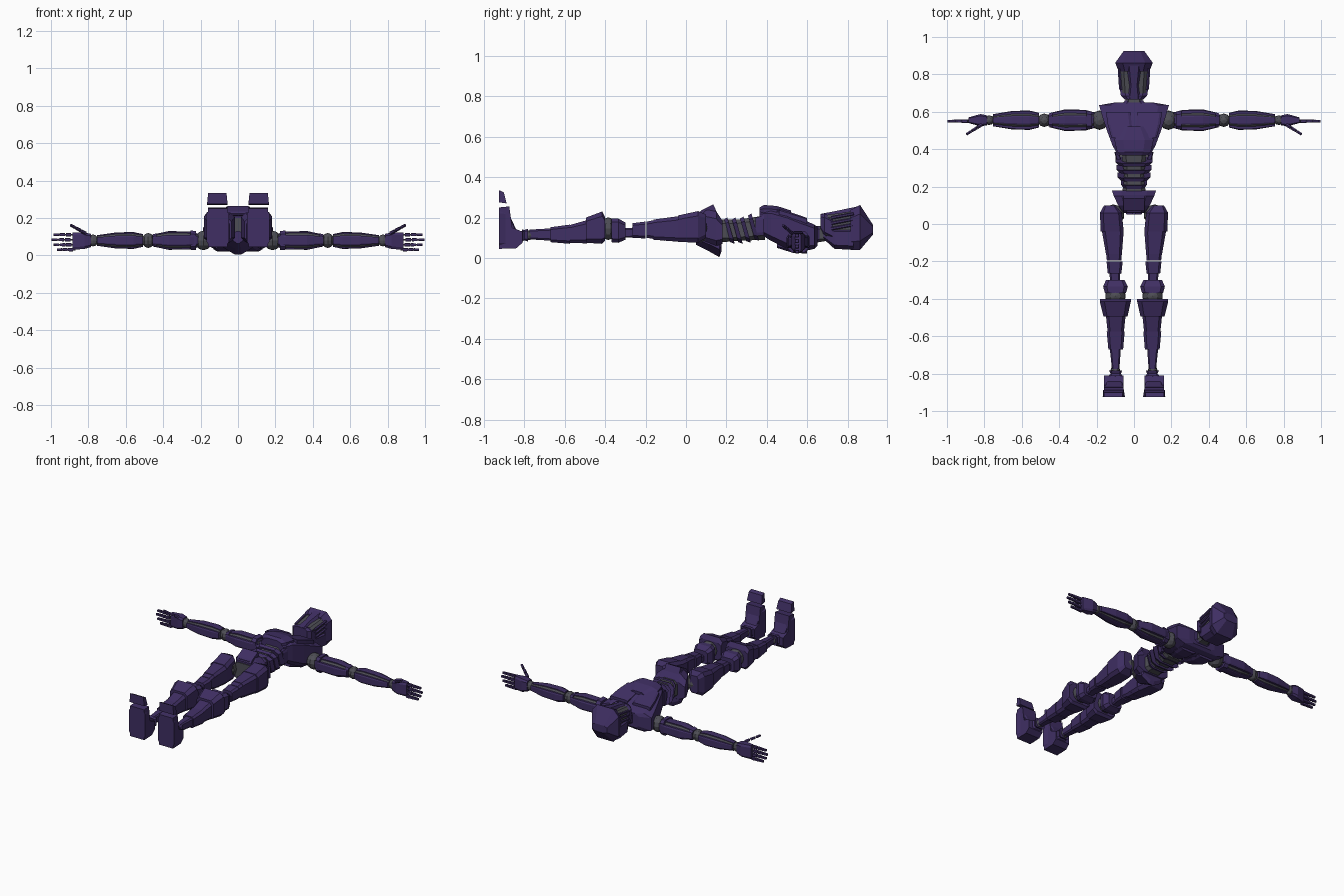
import bpy, bmesh, math
from mathutils import Vector


def material(name, colour):
    m = bpy.data.materials.new(name)
    m.diffuse_color = (*colour, 1)
    return m


PURPLE = material("purple_armour", (0.050, 0.028, 0.125))
GREY = material("grey_joint", (0.075, 0.075, 0.090))


def finish(name, bm, mat, mirror):
    """Turn a bmesh into an object, mirrored across x when asked."""
    bmesh.ops.recalc_face_normals(bm, faces=bm.faces)
    me = bpy.data.meshes.new(name)
    bm.to_mesh(me)
    bm.free()
    me.materials.append(mat)
    ob = bpy.data.objects.new(name, me)
    bpy.context.collection.objects.link(ob)
    if mirror:
        ob.modifiers.new("mirror", 'MIRROR').use_axis[0] = True
    return ob


def loft(name, axis, sections, mat=PURPLE, c=0.35, mirror=False, shear=0.0):
    """Chamfered-box loft. Sections are (position, side min, side max, z min, z max)."""
    bm = bmesh.new()
    rings = []
    for t, a0, a1, z0, z1 in sections:
        ca, cz, ha, hz = (a0 + a1) / 2, (z0 + z1) / 2, (a1 - a0) / 2, (z1 - z0) / 2
        k = 1 - c
        ring = []
        for u, v in ((1, -k), (1, k), (k, 1), (-k, 1), (-1, k), (-1, -k), (-k, -1), (k, -1)):
            a, z, p = ca + u * ha, cz + v * hz, t + shear * v * hz
            ring.append(bm.verts.new((a, p, z) if axis == 'y' else (p, a, z)))
        rings.append(ring)
    for r, s in zip(rings, rings[1:]):
        for i in range(8):
            j = (i + 1) % 8
            bm.faces.new((r[i], r[j], s[j], s[i]))
    bm.faces.new(rings[0])
    bm.faces.new(rings[-1])
    return finish(name, bm, mat, mirror)


def ball(name, centre, scale, mirror=False):
    bm = bmesh.new()
    bmesh.ops.create_uvsphere(bm, u_segments=10, v_segments=6, radius=1)
    for v in bm.verts:
        v.co = Vector(centre) + Vector([v.co[i] * scale[i] for i in range(3)])
    return finish(name, bm, GREY, mirror)


def side_profile(name, points, x0, x1, mat=PURPLE, taper=0.0, mirror=True):
    """Extrude a (y, z) outline from x0 to x1, narrowing toward high z."""
    bm = bmesh.new()
    zmin = min(p[1] for p in points)
    ends = []
    for x, s in ((x0, 1), (x1, -1)):
        ends.append([bm.verts.new((x + s * taper * (z - zmin), y, z)) for y, z in points])
    n = len(points)
    for i in range(n):
        j = (i + 1) % n
        bm.faces.new((ends[0][i], ends[0][j], ends[1][j], ends[1][i]))
    bm.faces.new(ends[0])
    bm.faces.new(ends[1])
    return finish(name, bm, mat, mirror)


def rod(name, p, q, r, mat=PURPLE, mirror=True):
    """Six-sided bar between two points."""
    p, q = Vector(p), Vector(q)
    bm = bmesh.new()
    bmesh.ops.create_cone(bm, cap_ends=True, segments=6, radius1=r, radius2=r * 0.9, depth=(q - p).length)
    rot = (q - p).to_track_quat('Z', 'Y')
    for v in bm.verts:
        v.co = rot @ v.co + (p + q) / 2
    return finish(name, bm, mat, mirror)


# Head: crown, back of skull, grey face with mask, jaw and side slats
loft("crown", 'y', [(0.815, -.082, .082, .04, .238), (0.862, -.1, .1, .04, .262),
                    (0.925, -.055, .055, .115, .165)], c=0.4)
loft("skull_back", 'y', [(0.68, -.05, .05, .095, .15), (0.735, -.075, .075, .045, .15),
                         (0.83, -.085, .085, .04, .15)])
loft("face_core", 'y', [(0.69, -.062, .062, .1, .212), (0.835, -.074, .074, .09, .232)], GREY, 0.25)
loft("face_mask", 'y', [(0.667, -.035, .035, .15, .218), (0.74, -.025, .025, .15, .232),
                        (0.85, -.04, .04, .15, .255)])
loft("jaw", 'y', [(0.665, -.05, .05, .14, .216), (0.685, -.07, .07, .11, .22),
                  (0.725, -.076, .076, .09, .2)])
for i in range(3):
    rod("cheek_slat", (.072, .72, .145 + i * .027), (.08, .83, .165 + i * .027), .009)

# Neck
loft("neck", 'y', [(0.61, -.05, .05, .07, .16), (0.70, -.042, .042, .085, .155)], GREY)
loft("collar", 'y', [(0.625, -.07, .07, .06, .165), (0.66, -.05, .05, .08, .155)])

# Chest with breast plates and back plate
loft("chest", 'y', [(0.365, -.085, .085, .12, .235), (0.42, -.115, .115, .085, .245),
                    (0.50, -.145, .145, .045, .225), (0.57, -.168, .168, .03, .195),
                    (0.635, -.187, .187, .045, .165), (0.65, -.1, .1, .06, .155)], c=0.3)
loft("breast_plate", 'y', [(0.365, -.07, .07, .2, .25), (0.385, -.09, .09, .18, .262),
                           (0.45, -.105, .105, .18, .257), (0.52, -.06, .06, .17, .235)], c=0.45)
loft("chest_plate", 'y', [(0.46, .01, .12, .17, .244), (0.53, .012, .14, .15, .222),
                          (0.60, .02, .15, .14, .198)], c=0.2, mirror=True)
loft("back_plate", 'y', [(0.45, .01, .08, .05, .1), (0.53, .01, .12, .025, .1),
                         (0.6, .01, .13, .022, .09)], c=0.3, mirror=True)

# Waist: grey spine, slanted rings
loft("spine", 'y', [(0.15, -.065, .065, .075, .19), (0.26, -.052, .052, .085, .19),
                    (0.39, -.07, .07, .09, .21)], GREY)
for y, w, z0, z1 in ((.215, .07, .07, .2), (.255, .088, .07, .2), (.295, .094, .075, .205), (.335, .1, .085, .22)):
    loft("waist_ring", 'y', [(y - .012, -w * .82, w * .82, z0 + .008, z1 - .01),
                             (y + .008, -w, w, z0, z1)], shear=-.28)
loft("waist_side", 'y', [(0.345, .07, .095, .11, .2), (0.385, .075, .105, .11, .21)], mirror=True)

# Pelvis: hip block, front crest, flared wings and tail plate
loft("hip_core", 'y', [(0.06, -.07, .07, .08, .2), (0.17, -.09, .09, .06, .2)], GREY)
loft("pelvis", 'y', [(0.065, -.06, .06, .09, .225), (0.10, -.085, .085, .065, .24),
                     (0.15, -.108, .108, .05, .23), (0.18, -.118, .118, .07, .185)], c=0.4)
side_profile("front_crest", [(.06, .215), (.075, .235), (.135, .265), (.165, .2), (.12, .18)],
             -.055, .055, mirror=False)
loft("tail_plate", 'y', [(0.05, -.04, .04, .065, .13), (0.11, -.07, .07, .035, .12),
                         (0.165, -.08, .08, .004, .1), (0.175, -.07, .07, .03, .1)], c=0.8)

# Legs: each section is a separate armour shell over grey joints
ball("hip_joint", (.11, .05, .15), (.06, .055, .06), True)
LEG = {
    "hip_guard": [(.1, .1, .16, .1, .215), (.06, .065, .182, .075, .232), (-.04, .055, .178, .08, .21)],
    "upper_thigh": [(-.035, .055, .172, .08, .207), (-.16, .065, .15, .09, .19)],
    "middle_thigh": [(-.105, .06, .155, .085, .197), (-.195, .068, .145, .1, .18)],
    "lower_thigh": [(-.2, .06, .147, .096, .18), (-.265, .068, .14, .1, .172)],
    "thigh_end": [(-.26, .073, .132, .1, .15), (-.33, .078, .125, .1, .145)],
    "knee_guard": [(-.3, .05, .15, .09, .175), (-.335, .033, .165, .075, .195), (-.37, .043, .155, .078, .195)],
    "shin_guard": [(-.4, .017, .183, .085, .2), (-.415, .017, .183, .07, .23), (-.495, .035, .163, .075, .2)],
    "calf": [(-.49, .045, .15, .072, .187), (-.585, .055, .14, .075, .16)],
    "shin_cuff": [(-.575, .05, .146, .07, .165), (-.67, .058, .137, .078, .152)],
    "lower_shin": [(-.66, .07, .13, .085, .147), (-.775, .078, .118, .092, .14)],
    "ankle_cuff": [(-.782, .062, .134, .08, .145), (-.8, .07, .125, .088, .138), (-.812, .062, .136, .078, .142)],
}
for part, sections in LEG.items():
    loft(part, 'y', sections, c=0.3, mirror=True)
ball("knee_joint", (.1, -.385, .145), (.056, .045, .056), True)
ball("ankle_joint", (.1, -.79, .112), (.026, .04, .026), True)

# Feet point up, with detached toes
side_profile("foot", [(-.925, .045), (-.925, .25), (-.875, .255), (-.86, .15), (-.81, .13),
                      (-.81, .075), (-.84, .048)], .055, .16)
side_profile("toe", [(-.925, .275), (-.925, .335), (-.902, .325), (-.888, .27)], .055, .166, taper=.1)
loft("foot_shell", 'y', [(-.925, .048, .168, .055, .24), (-.885, .055, .158, .055, .235),
                         (-.84, .065, .145, .055, .14)], c=0.2, mirror=True)

# Arms: grey cores covered by four long plates each
AY, AZ = .555, .08
ball("shoulder_joint", (.185, AY, AZ), (.05, .052, .052), True)
ball("elbow_joint", (.48, AY, AZ), (.036, .036, .04), True)
ball("wrist_joint", (.775, AY, AZ), (.03, .026, .032), True)


def arm_segment(name, xs, widths):
    """Core tube plus plates on the four sides, following half-widths along x."""
    loft(name + "_core", 'x', [(x, AY - w * .8, AY + w * .8, AZ - w * .8, AZ + w * .8)
                               for x, w in zip(xs, widths)], GREY, 0.3, True)
    for s in (-1, 1):
        top, side = [], []
        for x, w in zip(xs, widths):
            near, far = sorted((s * w * .45, s * w))
            top.append((x, AY - w * .5, AY + w * .5, AZ + near, AZ + far))
            side.append((x, AY + near * 1.15, AY + far * 1.15, AZ - w * .6, AZ + w * .6))
        loft(name + "_plate", 'x', top, c=0.25, mirror=True)
        loft(name + "_side_plate", 'x', side, c=0.3, mirror=True)


arm_segment("upper_arm", (.215, .26, .37, .452), (.037, .048, .05, .033))
arm_segment("forearm", (.507, .56, .65, .755), (.034, .045, .043, .028))
loft("upper_arm_band", 'x', [(.225, AY - .047, AY + .047, .03, .13), (.255, AY - .05, AY + .05, .028, .134)],
     mirror=True)
loft("elbow_cuff", 'x', [(.435, AY - .038, AY + .038, .045, .118), (.458, AY - .034, AY + .034, .05, .112)],
     mirror=True)

# Hands: palm, four fingers of three joints, thumb
loft("palm", 'x', [(.785, .528, .58, .045, .115), (.82, .522, .588, .035, .122),
                   (.885, .54, .57, .03, .122)], c=0.3, mirror=True)
for z, start, end in ((.111, .892, .99), (.084, .895, 1.0), (.057, .89, .99), (.031, .882, .97)):
    step = (end - start) / 3
    for i in range(3):
        x = start + i * step
        h = .0095 - i * .001
        loft("finger_joint", 'x', [(x, .55 - h, .55 + h, z - h, z + h),
                                   (x + step * .88, .55 - h * .9, .55 + h * .9, z - h * .9, z + h * .9)],
             c=0.25, mirror=True)
    rod("finger_core", (.87, .55, z), (end - .01, .55, z), .004, GREY)
base, tip = Vector((.815, .53, .118)), Vector((.9, .477, .165))
for i in range(3):
    rod("thumb_joint", base.lerp(tip, i / 3), base.lerp(tip, i / 3 + .27), .0105 - i * .001)
